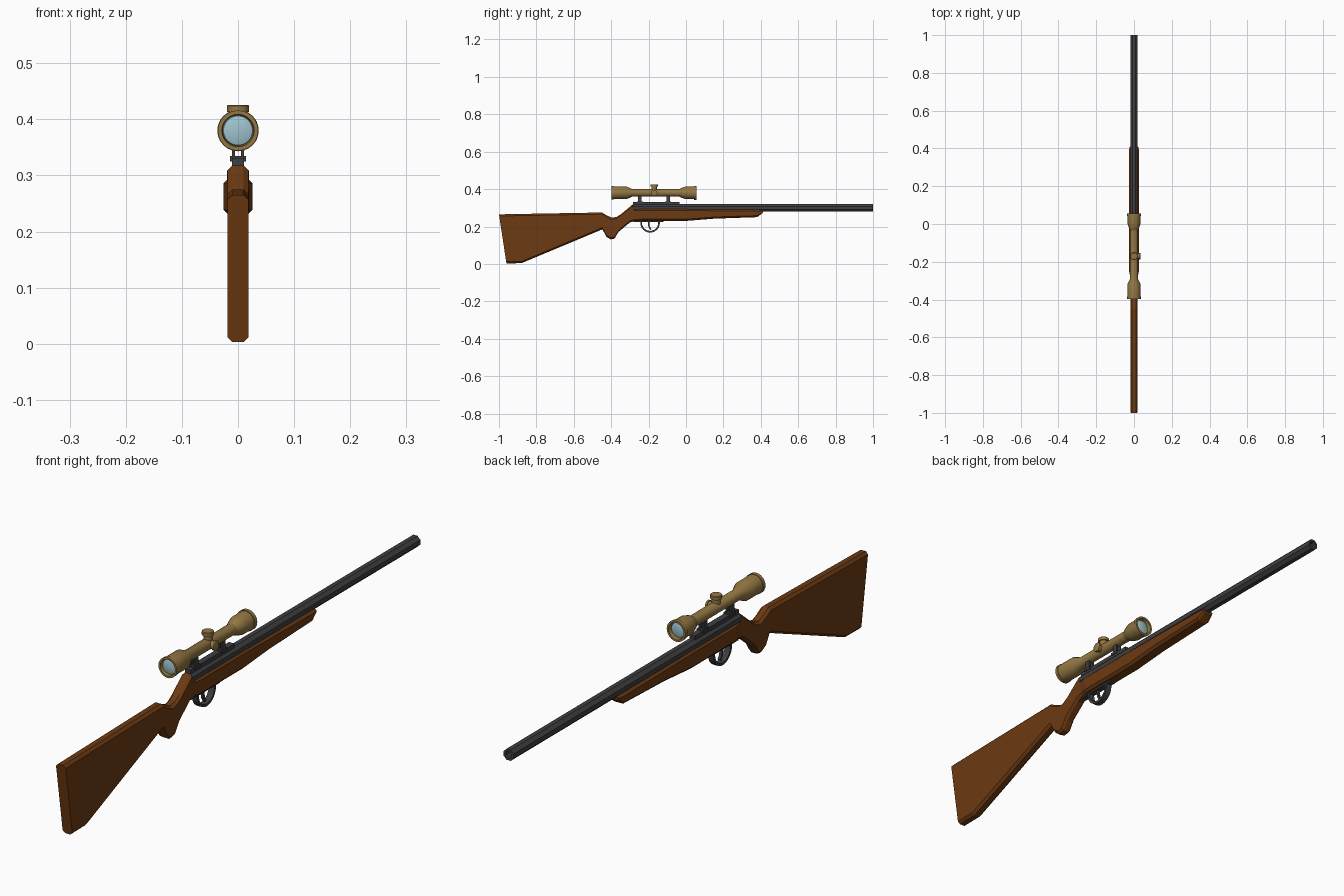
import bpy, bmesh, math
from mathutils import Matrix, Vector

if "Cube" in bpy.data.objects:
    bpy.data.objects.remove(bpy.data.objects["Cube"])


def material(name, rgb):
    m = bpy.data.materials.new(name)
    m.diffuse_color = (*rgb, 1)
    m.use_nodes = True
    m.node_tree.nodes["Principled BSDF"].inputs["Base Color"].default_value = m.diffuse_color
    return m


WOOD = material("wood", (0.15, 0.042, 0.006))
STEEL = material("dark_steel", (0.05, 0.05, 0.054))
BRASS = material("brass", (0.29, 0.185, 0.055))
GLASS = material("glass", (0.35, 0.55, 0.62))


def finish(name, bm, mat, smooth=None):
    bmesh.ops.remove_doubles(bm, verts=bm.verts, dist=1e-5)
    bmesh.ops.recalc_face_normals(bm, faces=bm.faces)
    me = bpy.data.meshes.new(name)
    bm.to_mesh(me)
    bm.free()
    me.materials.append(mat)
    ob = bpy.data.objects.new(name, me)
    bpy.context.collection.objects.link(ob)
    if smooth:
        bpy.ops.object.select_all(action='DESELECT')
        ob.select_set(True)
        bpy.context.view_layer.objects.active = ob
        bpy.ops.object.shade_smooth_by_angle(angle=math.radians(smooth))
    return ob


def loft(bm, rings, closed=False):
    rows = [[bm.verts.new(p) for p in r] for r in rings]
    n = len(rows[0])
    for a, b in zip(rows, rows[1:] + (rows[:1] if closed else [])):
        for i in range(n):
            bm.faces.new((a[i], a[(i + 1) % n], b[(i + 1) % n], b[i]))
    if not closed:
        bm.faces.new(rows[0])
        bm.faces.new(rows[-1])


def lathe(name, profile, mat, place, sides=24, smooth=30, phase=0.0):
    """Turn (height, radius) points about local z, then place the result."""
    bm = bmesh.new()
    rings = []
    for h, r in profile:
        rings.append([place @ Vector((r * math.cos(a), r * math.sin(a), h))
                      for a in (phase + 2 * math.pi * i / sides for i in range(sides))])
    loft(bm, rings)
    return finish(name, bm, mat, smooth)


def box(name, lo, hi, mat):
    bm = bmesh.new()
    bmesh.ops.create_cube(bm, size=1)
    for v in bm.verts:
        v.co = [(l + h) / 2 + c * (h - l) for l, h, c in zip(lo, hi, v.co)]
    return finish(name, bm, mat)


def strip(name, path, thick, half_w, mat):
    """Flat band following a (y, z) path."""
    bm = bmesh.new()
    rings = []
    for i, p in enumerate(path):
        a, b = path[max(i - 1, 0)], path[min(i + 1, len(path) - 1)]
        t = Vector((b[0] - a[0], b[1] - a[1])).normalized()
        n = Vector((-t.y, t.x)) * thick / 2
        rings.append([(sx * half_w, p[0] + s * n.x, p[1] + s * n.y)
                      for sx, s in ((-1, -1), (1, -1), (1, 1), (-1, 1))])
    loft(bm, rings)
    return finish(name, bm, mat, 35)


def along_y(z):
    return Matrix.Translation((0, 0, z)) @ Matrix.Rotation(-math.pi / 2, 4, 'X')


# Stock: chamfered sections (top y, top z, bottom y, bottom z, half width)
stations = [
    (-1.00, 0.265, -0.96, 0.003, 0.019), (-0.90, 0.267, -0.88, 0.004, 0.019),
    (-0.45, 0.275, -0.447, 0.185, 0.019), (-0.425, 0.260, -0.425, 0.145, 0.019),
    (-0.395, 0.247, -0.402, 0.131, 0.019), (-0.37, 0.252, -0.383, 0.135, 0.019),
    (-0.345, 0.268, -0.36, 0.172, 0.019), (-0.285, 0.318, -0.30, 0.222, 0.019),
    (-0.28, 0.295, -0.27, 0.23, 0.020), (-0.25, 0.295, -0.24, 0.23, 0.026),
    (0.00, 0.295, 0.00, 0.23, 0.026), (0.15, 0.293, 0.15, 0.242, 0.026),
    (0.395, 0.290, 0.38, 0.25, 0.026), (0.412, 0.288, 0.41, 0.272, 0.022),
]
rings = []
for ty, tz, by, bz, w in stations:
    top, bot = Vector((0, ty, tz)), Vector((0, by, bz))
    c = 0.009
    f = min(c / (top - bot).length, 0.3)
    ring = []
    for x, t in ((w - c, 0), (w, f), (w, 1 - f), (w - c, 1),
                 (c - w, 1), (-w, 1 - f), (-w, f), (c - w, 0)):
        ring.append(bot.lerp(top, t) + Vector((x, 0, 0)))
    rings.append(ring)
bm = bmesh.new()
loft(bm, rings)
finish("stock", bm, WOOD)

# Octagonal barrel with bore, and the rail on top of it
lathe("barrel", [(-0.284, 0.0212), (1.0, 0.0212), (1.0, 0.013), (0.9, 0.013)],
      STEEL, along_y(0.30), sides=8, smooth=None, phase=math.pi / 8)
box("scope_rail", (-0.011, -0.284, 0.305), (0.011, -0.035, 0.331), STEEL)

# Scope mounts: paired legs
for label, y in (("rear", -0.247), ("front", -0.095)):
    box(label + "_mount_foot", (-0.014, y - 0.016, 0.325), (0.014, y + 0.016, 0.335), STEEL)
    for side, x in (("left", -0.008), ("right", 0.008)):
        box(f"{label}_mount_leg_{side}", (x - 0.003, y - 0.01, 0.33),
            (x + 0.003, y + 0.01, 0.372), STEEL)

# Scope body with recessed ends
lathe("scope_body", [
    (-0.385, 0.027), (-0.397, 0.029), (-0.397, 0.036), (-0.385, 0.036), (-0.385, 0.034),
    (-0.318, 0.034), (-0.287, 0.020), (-0.035, 0.020), (-0.025, 0.026), (0.0, 0.034),
    (0.043, 0.034), (0.043, 0.037), (0.056, 0.037), (0.056, 0.030), (0.042, 0.028)],
    BRASS, along_y(0.38))

# Slightly domed lenses
for label, y, s in (("rear_lens", -0.384, -1), ("front_lens", 0.041, 1)):
    lathe(label, [(y, 0.0275), (y + s * 0.003, 0.026), (y + s * 0.006, 0.017),
                  (y + s * 0.007, 0.003)], GLASS, along_y(0.38))

# Adjustment dials on the top and right of the scope
lathe("top_dial", [(0.01, 0.015), (0.033, 0.015), (0.033, 0.020), (0.044, 0.020),
                   (0.046, 0.018)], BRASS, Matrix.Translation((0, -0.17, 0.38)), sides=16)
lathe("side_dial", [(0.01, 0.014), (0.026, 0.014), (0.026, 0.017), (0.033, 0.017),
                    (0.034, 0.015)], BRASS,
      Matrix.Translation((0, -0.17, 0.38)) @ Matrix.Rotation(math.pi / 2, 4, 'Y'), sides=16)

# Trigger guard and trigger
arc = [(-0.192 + 0.048 * math.cos(a), 0.22 + 0.048 * math.sin(a))
       for a in (math.pi + math.pi * i / 12 for i in range(13))]
strip("trigger_guard", [(-0.24, 0.24)] + arc + [(-0.144, 0.24)], 0.009, 0.011, STEEL)
box("guard_plate", (-0.012, -0.28, 0.224), (0.012, -0.12, 0.234), STEEL)
strip("trigger", [(-0.197, 0.235), (-0.200, 0.215), (-0.197, 0.198), (-0.188, 0.184)],
      0.008, 0.005, STEEL)
